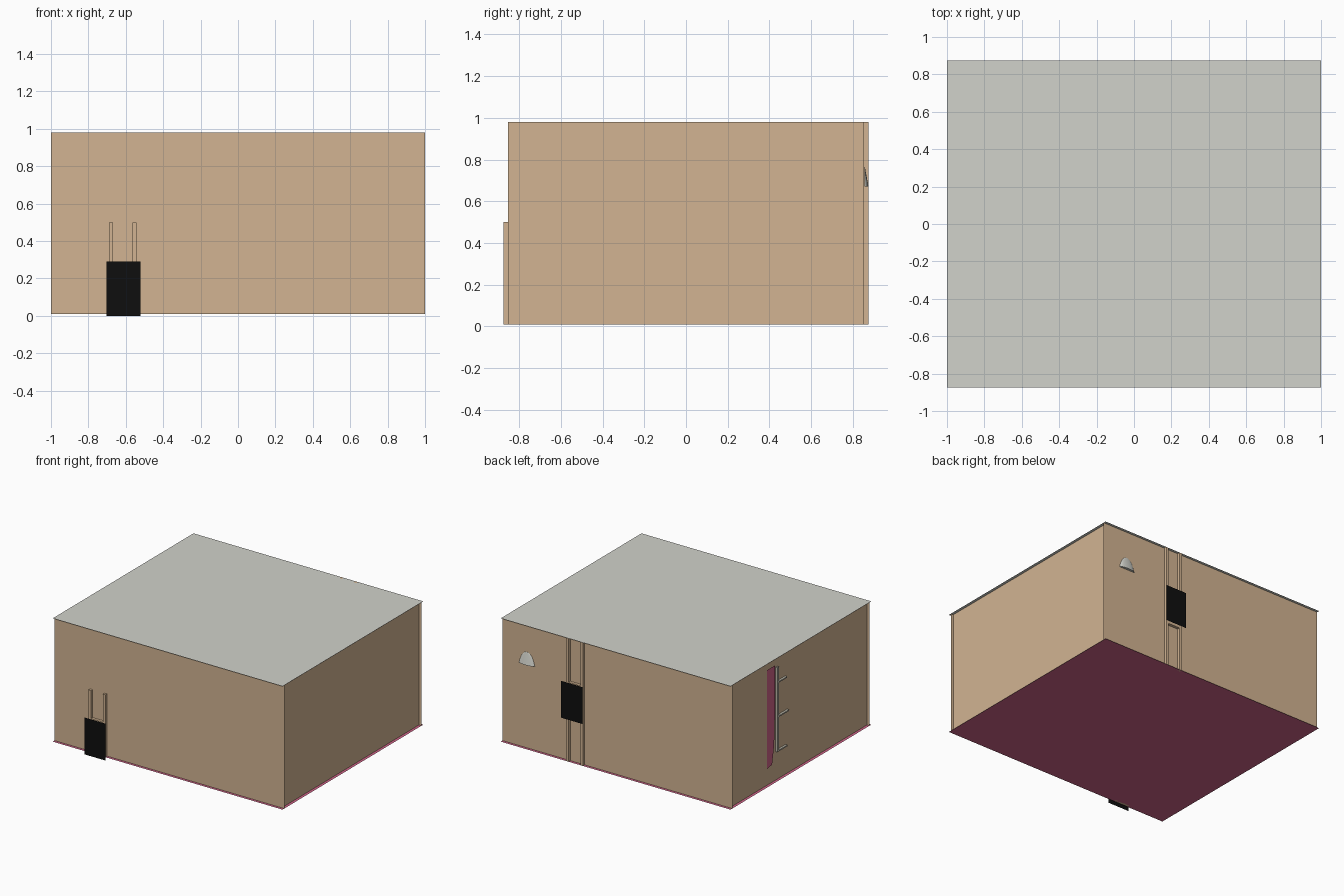
import bpy, bmesh, math

cube = bpy.data.objects.get("Cube")
if cube:
    bpy.data.objects.remove(cube, do_unlink=True)


def material(name, rgb):
    # sRGB 0-255 to linear
    lin = [((c / 255 + 0.055) / 1.055) ** 2.4 for c in rgb]
    m = bpy.data.materials.new(name)
    m.use_nodes = True
    m.diffuse_color = (*lin, 1)
    m.node_tree.nodes["Principled BSDF"].inputs["Base Color"].default_value = (*lin, 1)
    return m


TAN = material("tan wall", (210, 180, 146))
GREY = material("pale grey", (209, 210, 203))
PINK = material("dusky pink", (205, 100, 135))
BLACK = material("black", (14, 14, 14))
METAL = material("dull metal", (190, 186, 172))


def finish(name, bm, mat):
    bmesh.ops.recalc_face_normals(bm, faces=bm.faces[:])
    mesh = bpy.data.meshes.new(name)
    bm.to_mesh(mesh)
    bm.free()
    mesh.materials.append(mat)
    ob = bpy.data.objects.new(name, mesh)
    bpy.context.collection.objects.link(ob)
    return ob


def box(name, x, y, z, mat):
    # box given by its range on each axis
    bm = bmesh.new()
    bmesh.ops.create_cube(bm, size=1)
    for v in bm.verts:
        v.co = [r[0] + (c + 0.5) * (r[1] - r[0]) for c, r in zip(v.co, (x, y, z))]
    return finish(name, bm, mat)


def sheet(name, points, mat, flip=False):
    # single flat face
    bm = bmesh.new()
    face = bm.faces.new([bm.verts.new(p) for p in points])
    face.normal_update()
    if flip:
        face.normal_flip()
    mesh = bpy.data.meshes.new(name)
    bm.to_mesh(mesh)
    bm.free()
    mesh.materials.append(mat)
    ob = bpy.data.objects.new(name, mesh)
    bpy.context.collection.objects.link(ob)
    return ob


W, D = 1.0, 0.875            # half size of floor and roof
WALL_X, WALL_Y = 0.977, 0.853
LOW, HIGH = 0.01, 0.98


def slab(name, z, mat, flip):
    return sheet(name, [(-W, -D, z), (W, -D, z), (W, D, z), (-W, D, z)], mat, flip)


# Floor and roof overhang the walls slightly
slab("floor", LOW, PINK, True)
slab("roof", HIGH, GREY, False)

# Walls: the end walls run past the recessed side walls
for s, end, side in ((-1, "front_wall", "right_wall"), (1, "back_wall", "left_wall")):
    y, x = s * WALL_Y, s * WALL_X
    sheet(end, [(-W, y, LOW), (W, y, LOW), (W, y, HIGH), (-W, y, HIGH)], TAN, s > 0)
    sheet(side, [(x, -WALL_Y, LOW), (x, WALL_Y, LOW), (x, WALL_Y, HIGH), (x, -WALL_Y, HIGH)],
          TAN, s < 0)

# Sliding panels on pairs of upright rails
for label, s, cx, rail_top, z0, z1 in (("front", -1, -0.612, 0.5, 0.0, 0.29),
                                       ("back", 1, 0.362, HIGH, 0.355, 0.645)):
    ys = sorted((s * WALL_Y, s * D))
    for side, dx in (("right", -0.07), ("left", 0.055)):
        a = cx + dx - 0.012 + 0.005
        box(f"{label}_{side}_rail", (a, a + 0.022), ys, (LOW, rail_top), TAN)
    box(f"{label}_carriage", (cx - 0.06, cx + 0.06), ys, (max(z0, LOW), z1 - 0.01), TAN)
    y = s * 0.903
    a, b = cx - 0.092, cx + 0.092
    sheet(f"{label}_panel", [(a, y, z0), (b, y, z0), (b, y, z1), (a, y, z1)], BLACK, s > 0)

# Half-bell wall lamp on the back wall
bm = bmesh.new()
N = 12
rings = []
for r, t in ((0.068, 0), (0.059, 0.33), (0.046, 0.66), (0.03, 0.88), (0.012, 1)):
    ring = []
    for i in range(N + 1):
        a = math.pi * i / N
        ring.append(bm.verts.new((0.785 + r * math.cos(a),
                                  WALL_Y + 0.002 + 0.02 * (1 - 0.9 * t) * math.sin(a),
                                  0.67 + 0.095 * t)))
    rings.append(ring)
for lo, hi in zip(rings, rings[1:]):
    for i in range(N):
        bm.faces.new((lo[i], lo[i + 1], hi[i + 1], hi[i]))
bm.faces.new(rings[0])
bm.faces.new(rings[-1])
finish("wall_lamp", bm, GREY)
lamp = bpy.data.objects["wall_lamp"]
for p in lamp.data.polygons:
    p.use_smooth = len(p.vertices) == 4

# Tapering banner on the right wall
x = -0.984
sheet("side_banner", [(x, 0.4, 0.14), (x, 0.335, 0.155), (x, 0.31, 0.3), (x, 0.3, 0.55),
                      (x, 0.3, 0.92), (x, 0.4, 0.92)], PINK)

# Upright bar with three brackets beside the banner
bar_x = (-0.995, -0.978)
box("side_bar", bar_x, (0.265, 0.285), (0.235, 0.9), METAL)
for i, (z, reach) in enumerate(((0.235, 0.16), (0.505, 0.14), (0.775, 0.165))):
    box(f"side_bracket_{i + 1}", bar_x, (reach, 0.27), (z, z + 0.01), METAL)

# Make sure the banner faces outwards
banner = bpy.data.objects["side_banner"].data
if banner.polygons[0].normal.x > 0:
    banner.flip_normals()
